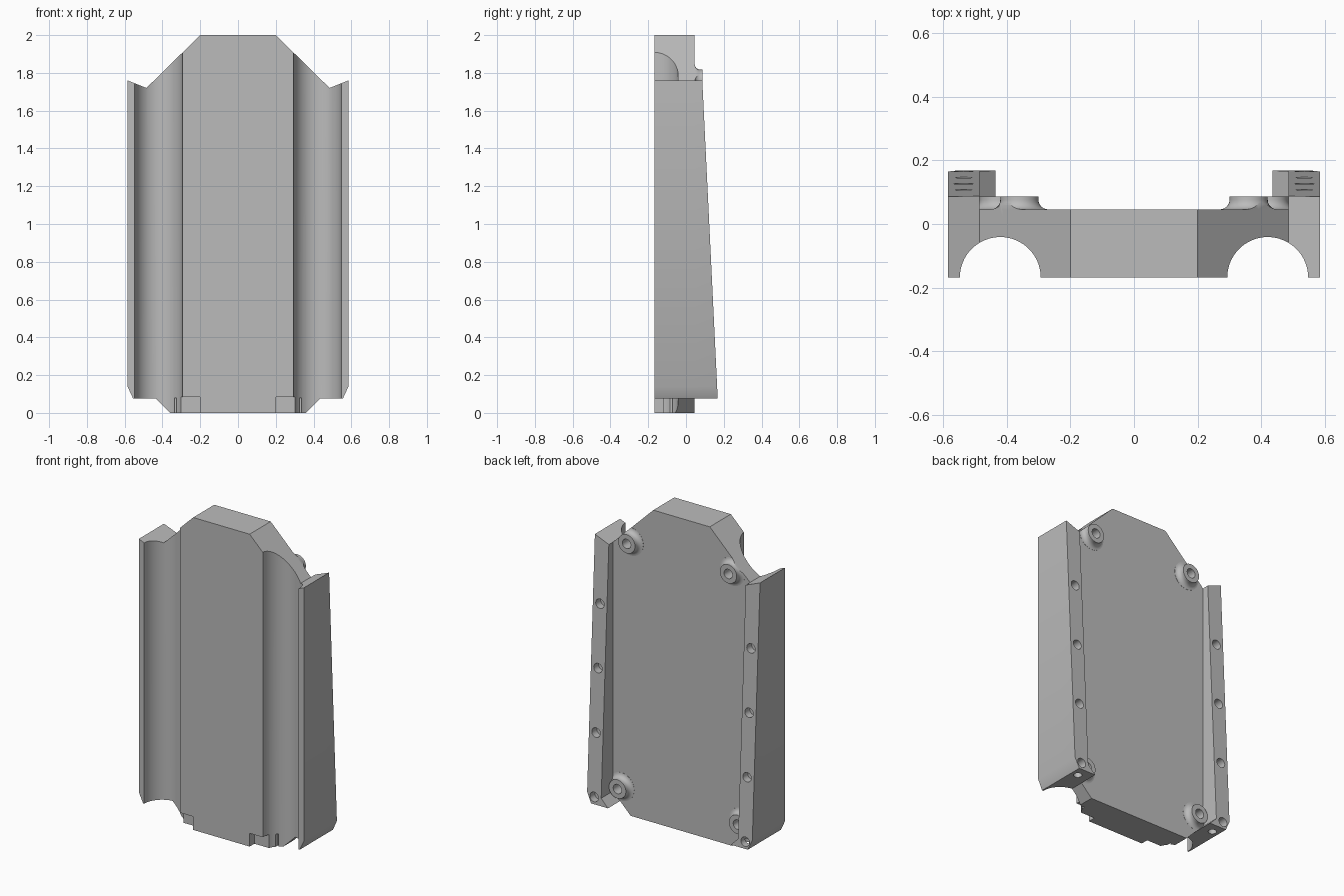
import bpy, bmesh, math
from mathutils import Vector, Matrix

old = bpy.data.objects.get("Cube")
if old:
    bpy.data.objects.remove(old, do_unlink=True)

FRONT, PLATE = -0.168, 0.045
grey = bpy.data.materials.new("plain grey")
grey.use_nodes = True
GREY = (0.5, 0.5, 0.5, 1)
grey.diffuse_color = GREY
grey.node_tree.nodes["Principled BSDF"].inputs["Base Color"].default_value = GREY


def finish(name, bm):
    bmesh.ops.recalc_face_normals(bm, faces=bm.faces)
    mesh = bpy.data.meshes.new(name)
    bm.to_mesh(mesh)
    bm.free()
    mesh.materials.append(grey)
    ob = bpy.data.objects.new(name, mesh)
    bpy.context.collection.objects.link(ob)
    return ob


def prism(name, outline, y0, back):
    """Extrude an x-z outline from y0 to the depth back(z)."""
    bm = bmesh.new()
    a = [bm.verts.new((x, y0, z)) for x, z in outline]
    b = [bm.verts.new((x, back(z), z)) for x, z in outline]
    bm.faces.new(a)
    bm.faces.new(b[::-1])
    n = len(a)
    for i in range(n):
        j = (i + 1) % n
        bm.faces.new((a[i], b[i], b[j], a[j]))
    return finish(name, bm)


def cylinder(name, centre, axis, radius, length, sides=24):
    bm = bmesh.new()
    rot = Vector(axis).to_track_quat("Z", "Y").to_matrix().to_4x4()
    bmesh.ops.create_cone(bm, cap_ends=True, segments=sides, radius1=radius,
                          radius2=radius, depth=length,
                          matrix=Matrix.Translation(centre) @ rot)
    return finish(name, bm)


def box(name, low, high):
    x0, z0, x1, z1 = low[0], low[2], high[0], high[2]
    return prism(name, [(x0, z0), (x1, z0), (x1, z1), (x0, z1)],
                 low[1], lambda z: high[1])


def combine(target, other, operation):
    mod = target.modifiers.new("combine", "BOOLEAN")
    mod.operation, mod.solver, mod.object = operation, "EXACT", other
    bpy.context.view_layer.objects.active = target
    bpy.ops.object.modifier_apply(modifier=mod.name)
    bpy.data.objects.remove(other, do_unlink=True)


def rail_back(z):
    return 0.168 - (z - 0.075) * 0.0485


def boss(name, s, x, z):
    """Turned mounting boss with a flared foot, trimmed to the corner cuts."""
    r, flare = 0.06, 0.03
    profile = [(0, 0.02), (r + flare, 0.02)]
    for i in range(7):
        t = math.radians(15 * i)
        profile.append((r + flare * (1 - math.sin(t)),
                        PLATE + 0.001 + flare * (1 - math.cos(t))))
    profile += [(r, 0.087), (0, 0.087)]
    bm = bmesh.new()
    verts = [bm.verts.new((x + pr, y, z)) for pr, y in profile]
    edges = [bm.edges.new(p) for p in zip(verts, verts[1:])]
    bmesh.ops.spin(bm, geom=verts + edges, cent=(x, 0, z), axis=(0, 1, 0),
                   angle=math.tau, steps=32)
    bmesh.ops.remove_doubles(bm, verts=bm.verts, dist=0.0001)
    for p, n in (((0.2, 0, 2), (0.28, 0, 0.285)), ((0.36, 0, 0), (1, 0, -1))):
        bmesh.ops.bisect_plane(bm, geom=bm.verts[:] + bm.edges[:] + bm.faces[:],
                               plane_co=p, plane_no=n, clear_outer=True)
        rim = [e for e in bm.edges if e.is_boundary]
        if rim:
            bmesh.ops.holes_fill(bm, edges=rim, sides=0)
    for v in bm.verts:
        v.co.x *= s
    return finish(name, bm)


# Main plate
half = [(0.2, 2), (0.485, 1.72), (0.585, 1.76), (0.585, 0.14),
        (0.555, 0.075), (0.435, 0.075), (0.36, 0)]
outline = half + [(-x, z) for x, z in reversed(half)]
body = prism("backing_plate", outline, FRONT, lambda z: PLATE)

bosses = [(0.36, 1.757), (0.425, 0.17)]
rail = [(0.485, 1.72), (0.585, 1.76), (0.585, 0.14),
        (0.555, 0.075), (0.435, 0.075), (0.485, 0.125)]

for s in (-1, 1):
    # Tapered side rail with a gusset at its foot
    combine(body, prism("side_rail", [(s * x, z) for x, z in rail], PLATE, rail_back), "UNION")
    for x, z in bosses:
        combine(body, boss("mounting_boss", s, x, z), "UNION")

for s in (-1, 1):
    # Round channel along the front
    combine(body, cylinder("channel", (s * 0.42, FRONT, 1), (0, 0, 1), 0.127, 3, 64), "DIFFERENCE")
    # Screw holes in the bosses
    for x, z in bosses:
        combine(body, cylinder("boss_hole", (s * x, 0.06, z), (0, 1, 0), 0.03, 0.12), "DIFFERENCE")
    # Row of holes along the rail, and one in its foot
    for i in range(4):
        z = 0.12 + 0.405 * i
        combine(body, cylinder("rail_hole", (s * 0.535, rail_back(z), z), (0, 1, 0.0485),
                               0.03, 0.1), "DIFFERENCE")
    combine(body, cylinder("foot_hole", (s * 0.51, 0.1, 0.075), (0, 0, 1), 0.025, 0.08), "DIFFERENCE")
    # Notch and thin slot at the bottom of the front
    for name, a, b, depth, top in (("notch", 0.2, 0.312, -0.12, 0.085),
                                   ("slot", 0.325, 0.337, -0.06, 0.08)):
        x0, x1 = sorted((s * a, s * b))
        combine(body, box(name, (x0, -0.3, -0.1), (x1, depth, top)), "DIFFERENCE")

bpy.ops.object.select_all(action="DESELECT")
body.select_set(True)
bpy.context.view_layer.objects.active = body
bpy.ops.object.shade_smooth_by_angle(angle=math.radians(30))
